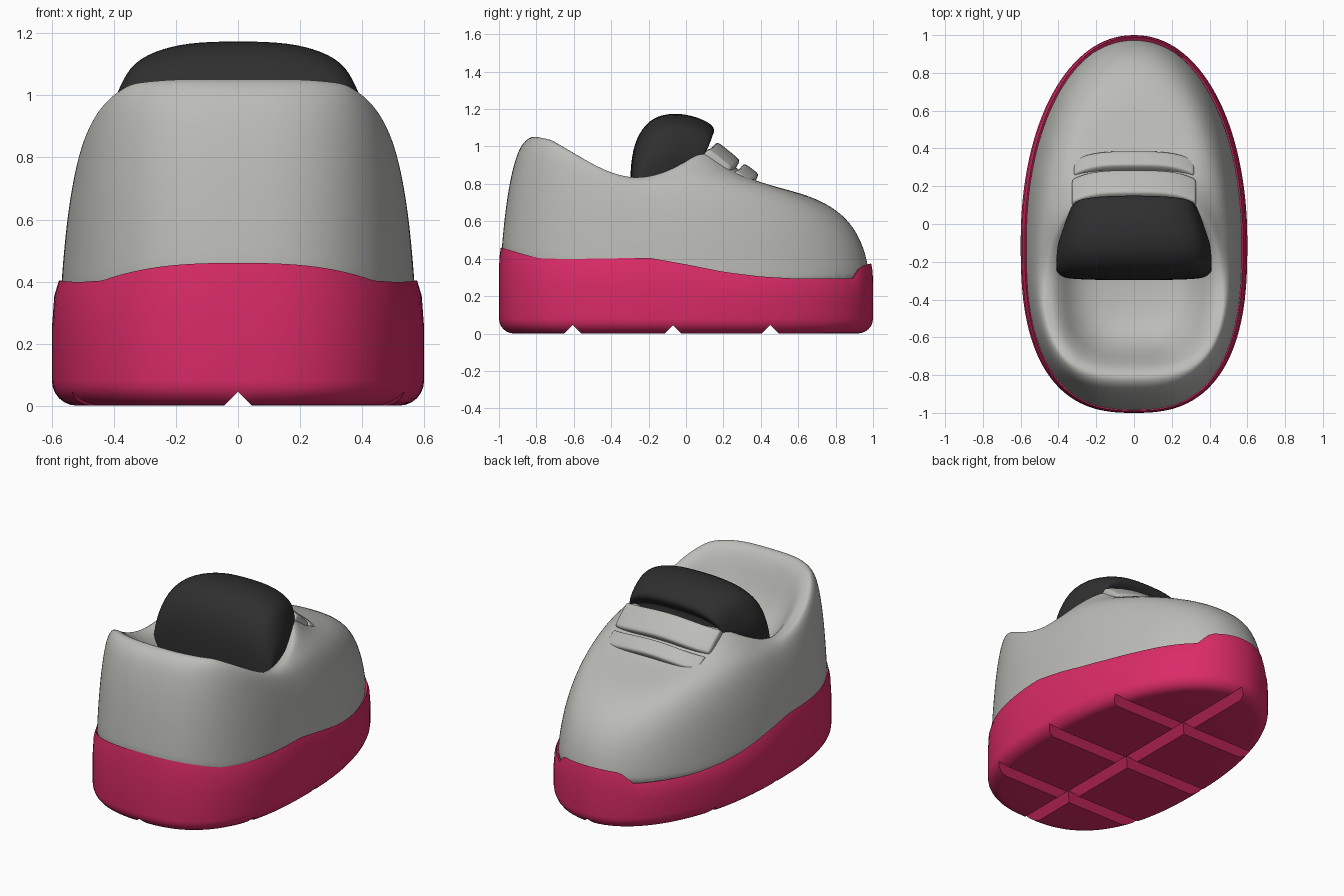
import bpy, bmesh, math

if "Cube" in bpy.data.objects:
    bpy.data.objects.remove(bpy.data.objects["Cube"])

TAU = 2 * math.pi


def material(name, rgb):
    m = bpy.data.materials.new(name)
    m.diffuse_color = (*rgb, 1)
    m.use_nodes = True
    m.node_tree.nodes["Principled BSDF"].inputs["Base Color"].default_value = m.diffuse_color
    return m


GREY = material("warm grey", (0.50, 0.50, 0.475))
PINK = material("hot pink", (0.70, 0.024, 0.135))
BLACK = material("charcoal", (0.028, 0.028, 0.028))


def lerp_table(table, y):
    """Piecewise linear lookup."""
    if y <= table[0][0]:
        return table[0][1]
    for (a, p), (b, q) in zip(table, table[1:]):
        if y <= b:
            return p + (q - p) * (y - a) / (b - a)
    return table[-1][1]


def superellipse(t, half_w, front, rear, n_front, n_rear, cy):
    c, s = math.cos(t), math.sin(t)
    n, length = (n_front, front) if s >= 0 else (n_rear, rear)
    f = lambda v: math.copysign(abs(v) ** (2 / n), v)
    return half_w * f(c), cy + length * f(s)


def loft(name, rings, mat, subsurf=0):
    """Skin closed rings of equal length and cap both ends."""
    bm = bmesh.new()
    vs = [[bm.verts.new(p) for p in r] for r in rings]
    n = len(rings[0])
    for a, b in zip(vs, vs[1:]):
        for i in range(n):
            j = (i + 1) % n
            bm.faces.new((a[i], a[j], b[j], b[i]))
    bm.faces.new(vs[0])
    bm.faces.new(vs[-1])
    bmesh.ops.recalc_face_normals(bm, faces=bm.faces)
    me = bpy.data.meshes.new(name)
    bm.to_mesh(me)
    bm.free()
    me.materials.append(mat)
    ob = bpy.data.objects.new(name, me)
    bpy.context.collection.objects.link(ob)
    if subsurf:
        mod = ob.modifiers.new("smooth", 'SUBSURF')
        mod.levels = mod.render_levels = subsurf
    return ob


def smooth(ob, deg):
    bpy.ops.object.select_all(action='DESELECT')
    ob.select_set(True)
    bpy.context.view_layer.objects.active = ob
    bpy.ops.object.shade_smooth_by_angle(angle=math.radians(deg))


# Shared shapes: footprint, collar outline and height tables along y
SOLE_TOP = [(-1, .46), (-.9, .43), (-.8, .403), (-.65, .398), (-.2, .405), (0, .37),
            (.2, .33), (.4, .305), (.6, .293), (.9, .293), (.945, .36), (1, .375)]
RIM_Z = [(-.8, 1.055), (-.73, 1.04), (-.6, .965), (-.5, .905), (-.4, .855), (-.3, .832),
         (-.2, .84), (-.1, .87), (0, .92), (.1, .98), (.17, 1.005)]


def footprint(t):
    return superellipse(t, .6, 1.1, .9, 2.1, 2.6, -.1)


def collar(t):
    return superellipse(t, .46, .48, .50, 2.7, 3.0, -.31)


# Sole: rounded bottom edge, straight wall, top edge closing onto the upper
N = 128
R = .08
rings = []
for k in range(7):
    a = math.pi / 2 * k / 6
    d, z = R * (1 - math.sin(a)), R * (1 - math.cos(a))
    rings.append([(x * (1 - d / .6), y * (1 - d), z)
                  for x, y in (footprint(TAU * i / N) for i in range(N))])
for f, sx, sy in ((.55, 1, 1), (.85, .988, .998), (1, .963, .99), (.8, .88, .92)):
    rings.append([(x * sx, y * sy, R + (lerp_table(SOLE_TOP, y) - R) * f)
                  for x, y in (footprint(TAU * i / N) for i in range(N))])
sole = loft("sole", rings, PINK)


# Tread grooves: three across, one lengthwise
def groove(loc, rot):
    bpy.ops.mesh.primitive_cylinder_add(vertices=4, radius=.045, depth=2.6, location=loc, rotation=rot)
    cutter = bpy.context.object
    cutter.data.materials.append(PINK)
    mod = sole.modifiers.new("groove", 'BOOLEAN')
    mod.operation, mod.solver, mod.object = 'DIFFERENCE', 'EXACT', cutter
    bpy.context.view_layer.objects.active = sole
    bpy.ops.object.modifier_apply(modifier=mod.name)
    bpy.data.objects.remove(cutter, do_unlink=True)


for gy in (-.605, -.07, .45):
    groove((0, gy, 0), (0, math.pi / 2, 0))
groove((0, 0, 0), (math.pi / 2, 0, 0))
smooth(sole, 35)

# Upper: blends a toe profile and a side/heel profile from sole to collar
TOE = [(0, 0), (.01, .17), (.045, .33), (.12, .48), (.25, .6), (.44, .685), (.7, .745),
       (.82, .795), (.91, .885), (1, 1)]
SIDE = [(0, 0), (.02, .14), (.09, .33), (.18, .52), (.29, .68), (.42, .815), (.56, .91),
        (.72, .965), (.86, .99), (1, 1)]
INNER = [(.94, .03), (.88, .12), (.81, .3), (.73, .55), (.6, .8), (.4, .95), (.1, 1)]
FLOOR = .64
M = 64
angles = [TAU * i / M for i in range(M)]
rings = []
for (hf, vf), (hs, vs_) in zip(TOE, SIDE):
    ring = []
    for t in angles:
        w = max(0, math.sin(t)) ** 2
        h, v = hs + (hf - hs) * w, vs_ + (vf - vs_) * w
        bx, by = footprint(t)
        bz = lerp_table(SOLE_TOP, min(by, .8)) - .1
        rx, ry = collar(t)
        bx, by = bx * .957, by * .99
        ring.append((bx + (rx - bx) * h, by + (ry - by) * h, bz + (lerp_table(RIM_Z, ry) - bz) * v))
    rings.append(ring)
for s, f in INNER:  # inside of the shoe
    ring = []
    for t in angles:
        rx, ry = collar(t)
        z = lerp_table(RIM_Z, ry)
        ring.append((rx * s, -.31 + (ry + .31) * s, z + (FLOOR - z) * f))
    rings.append(ring)
smooth(loft("upper", rings, GREY, 2), 80)


# Flap and strap: curved slabs lying across the instep
def slab(name, start, end, half_w, thick):
    (y0, z0), (y1, z1) = start, end
    length = math.hypot(y1 - y0, z1 - z0)
    dy, dz = (y1 - y0) / length, (z1 - z0) / length
    e = .012
    section = [(0, -e), (e, 0), (length / 2, 0), (length - e, 0), (length, -e),
               (length, -thick), (length / 2, -thick), (0, -thick)]
    rings = []
    for u in (-1, -.97, -.8, -.55, -.28, 0, .28, .55, .8, .97, 1):
        rings.append([(u * half_w, y0 + dy * a - dz * b - .05 * u ** 4,
                       z0 + dz * a + dy * b - .04 * u * u) for a, b in section])
    smooth(loft(name, rings, GREY, 2), 60)


slab("instep_flap", (.165, 1.03), (.295, .925), .33, .11)
slab("strap", (.31, .915), (.395, .85), .32, .11)

# Tongue: padded block bulging out of the opening, narrower toward the toe
PROFILE = [(-.29, .5), (-.3, .8), (-.293, .95), (-.255, 1.075), (-.175, 1.16), (-.07, 1.18),
           (.03, 1.168), (.125, 1.13), (.16, 1.09), (.135, 1.045), (.09, 1.02), (.115, .97),
           (.12, .85), (.1, .5)]
half = [(.417, .62, .62), (.406, .74, .71), (.375, .88, .83), (.33, .95, .92), (.22, .985, .98), (.1, 1, 1)]
slices = [(-x, a, b) for x, a, b in half] + [(x, a, b) for x, a, b in reversed(half)]
rings = [[(x * (1 - .6 * max(0, y + .1)), -.17 + (y + .17) * sy, .5 + (z - .5) * sz)
          for y, z in PROFILE] for x, sy, sz in slices]
smooth(loft("tongue", rings, BLACK, 2), 80)
